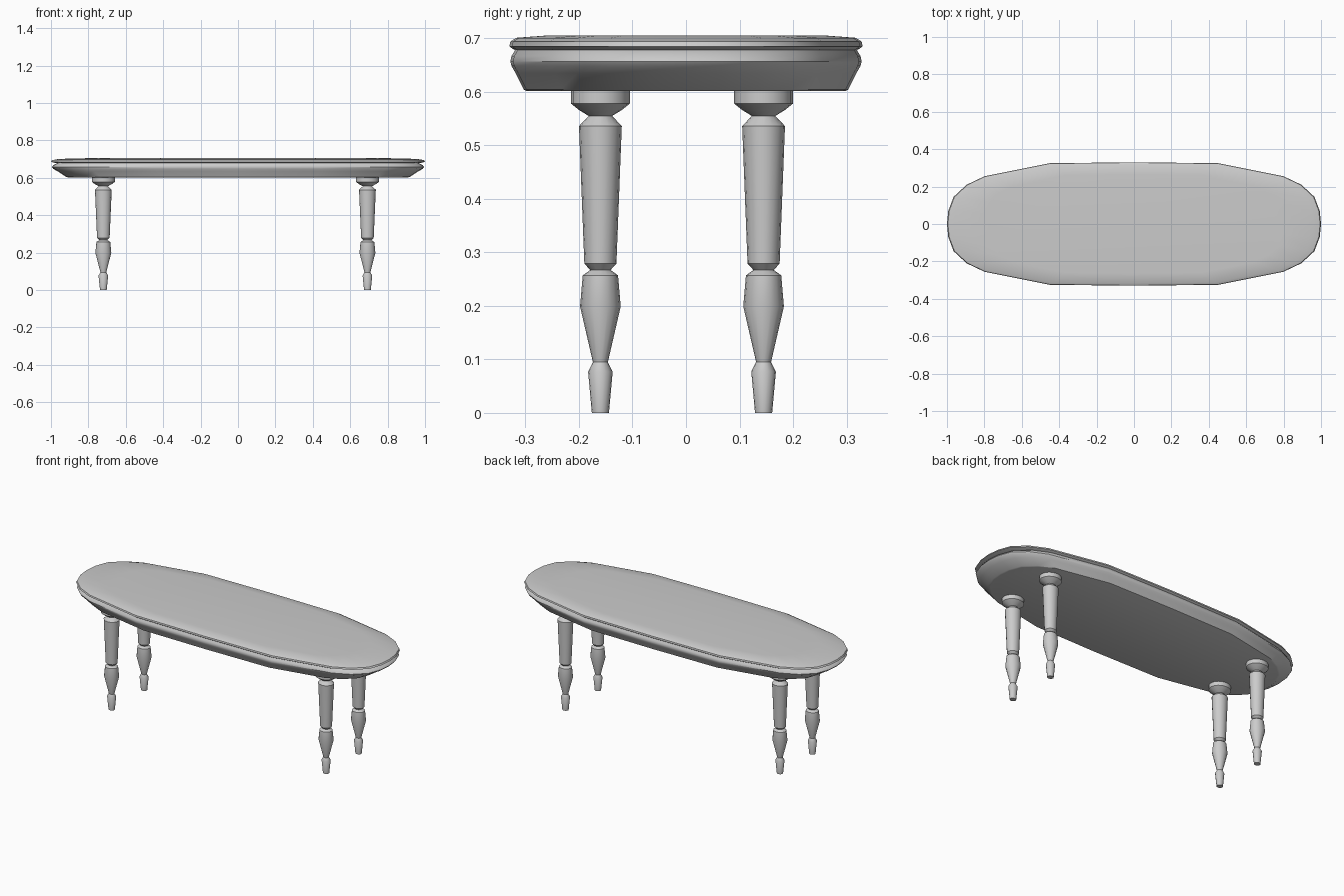
import bpy, bmesh, math

if "Cube" in bpy.data.objects:
    bpy.data.objects.remove(bpy.data.objects["Cube"])


def loft(name, rings, angle=35):
    """Skin a stack of matching rings, cap both ends, smooth by angle."""
    bm = bmesh.new()
    loops = [[bm.verts.new(p) for p in ring] for ring in rings]
    n = len(loops[0])
    for a, b in zip(loops, loops[1:]):
        for i in range(n):
            j = (i + 1) % n
            bm.faces.new((a[i], a[j], b[j], b[i]))
    bm.faces.new(loops[0][::-1])
    bm.faces.new(loops[-1])
    bmesh.ops.recalc_face_normals(bm, faces=bm.faces)
    mesh = bpy.data.meshes.new(name)
    bm.to_mesh(mesh)
    bm.free()
    obj = bpy.data.objects.new(name, mesh)
    bpy.context.collection.objects.link(obj)
    bpy.ops.object.select_all(action='DESELECT')
    obj.select_set(True)
    bpy.context.view_layer.objects.active = obj
    bpy.ops.object.shade_smooth_by_angle(angle=math.radians(angle))
    return obj


# Tabletop outline: one quarter, mirrored into a full long oval
quarter = [(1, 0), (0.993, 0.07), (0.965, 0.145), (0.895, 0.21),
           (0.8, 0.255), (0.45, 0.325), (0, 0.33)]
half = quarter + [(-x, y) for x, y in quarter[-2::-1]]
outline = half + [(x, -y) for x, y in half[-2:0:-1]]

# Moulded edge: (scale of outline, height)
edge = [(0.905, 0.602), (0.918, 0.604), (0.965, 0.635), (0.988, 0.648),
        (0.995, 0.657), (0.988, 0.667), (0.968, 0.678), (0.985, 0.681),
        (1.0, 0.685), (0.995, 0.694), (0.96, 0.701), (0.8, 0.705)]
loft("tabletop", [[(x * s, y * s, z) for x, y in outline] for s, z in edge], 30)

# Turned legs: (radius, height), slightly wider along x
turning = [(0.016, 0), (0.023, 0.077), (0.013, 0.095), (0.038, 0.199),
           (0.033, 0.257), (0.019, 0.267), (0.030, 0.279), (0.040, 0.536),
           (0.022, 0.555), (0.040, 0.566), (0.055, 0.578), (0.055, 0.604)]
turning[2] = (0.014, 0.095)
SIDES = 16
for side, cx in (("left", -0.72), ("right", 0.692)):
    for end, cy in (("front", -0.16), ("back", 0.145)):
        rings = [[(cx + 1.12 * r * math.cos(math.tau * i / SIDES),
                   cy + r * math.sin(math.tau * i / SIDES), z)
                  for i in range(SIDES)] for r, z in turning]
        loft(f"{end}_{side}_leg", rings)
